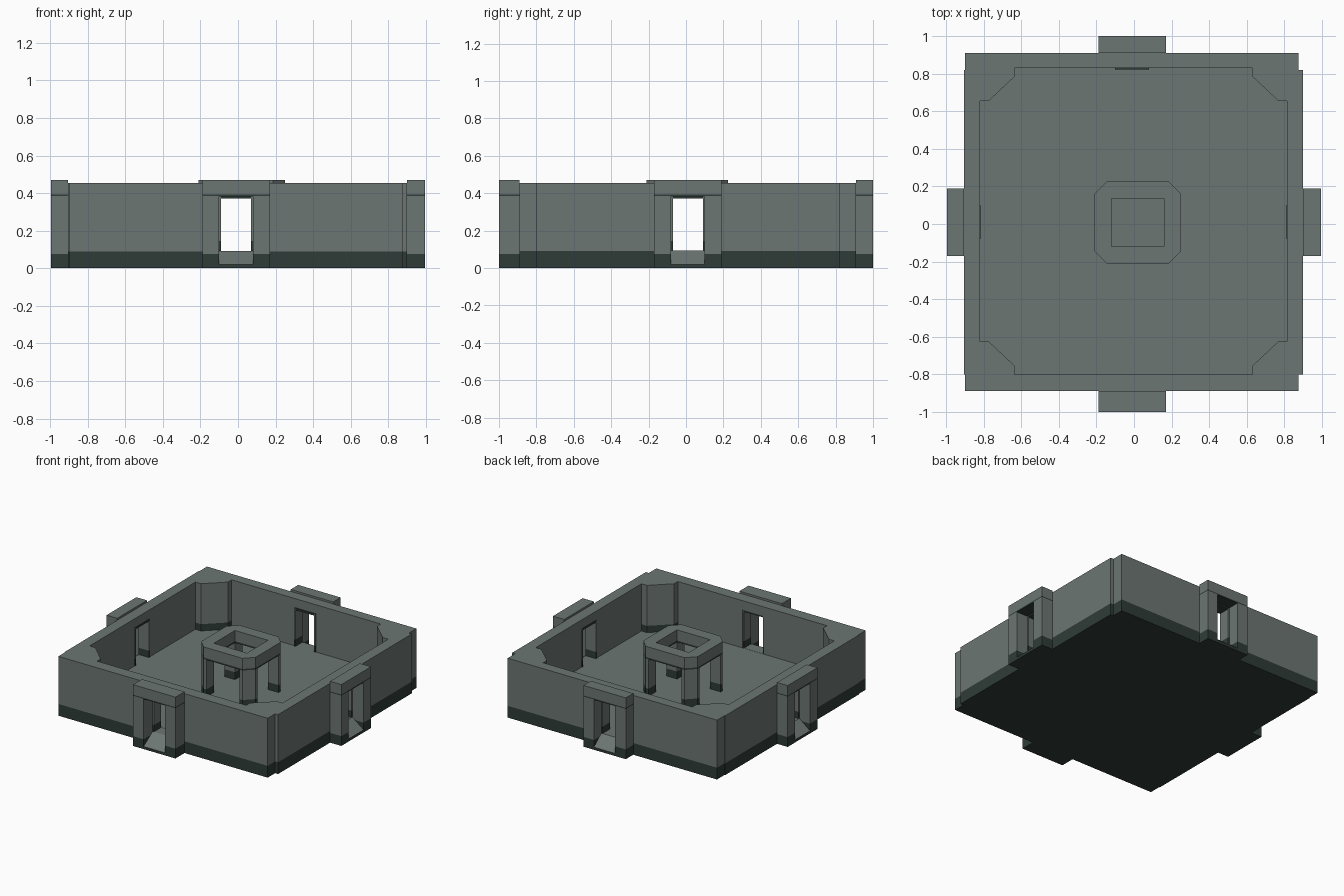
import bpy, bmesh, math
from mathutils import Matrix

if "Cube" in bpy.data.objects:
    bpy.data.objects.remove(bpy.data.objects["Cube"])


def material(name, rgb):
    m = bpy.data.materials.new(name)
    m.diffuse_color = (*rgb, 1)
    m.use_nodes = True
    m.node_tree.nodes["Principled BSDF"].inputs["Base Color"].default_value = m.diffuse_color
    return m


LIGHT = material("grey_green_stone", (0.15, 0.18, 0.17))
DARK = material("dark_green_base", (0.028, 0.044, 0.037))


def prism(name, pts, z0, z1, mat, matrix=None):
    """Extrude a plan outline from z0 to z1."""
    bm = bmesh.new()
    low = [bm.verts.new((x, y, z0)) for x, y in pts]
    high = [bm.verts.new((x, y, z1)) for x, y in pts]
    bm.faces.new(low[::-1])
    bm.faces.new(high)
    n = len(pts)
    for i in range(n):
        j = (i + 1) % n
        bm.faces.new((low[i], low[j], high[j], high[i]))
    if matrix:
        bm.transform(matrix)
    bmesh.ops.recalc_face_normals(bm, faces=bm.faces)
    me = bpy.data.meshes.new(name)
    bm.to_mesh(me)
    bm.free()
    me.materials.append(mat)
    ob = bpy.data.objects.new(name, me)
    bpy.context.collection.objects.link(ob)
    return ob


def rect(x0, x1, y0, y1):
    return [(x0, y0), (x1, y0), (x1, y1), (x0, y1)]


def cut(ob, cutter):
    mod = ob.modifiers.new("cut", 'BOOLEAN')
    mod.operation = 'DIFFERENCE'
    mod.solver = 'EXACT'
    mod.object = cutter
    bpy.context.view_layer.objects.active = ob
    bpy.ops.object.modifier_apply(modifier=mod.name)
    bpy.data.objects.remove(cutter)


# Outer shell: dark foundation, light wall ring and light floor
outline = [(-0.90, -0.89), (0.875, -0.89), (0.875, -0.80), (0.90, -0.80),
           (0.90, 0.82), (0.875, 0.82), (0.875, 0.91), (-0.90, 0.91),
           (-0.90, 0.82), (-0.905, 0.82), (-0.905, -0.80), (-0.90, -0.80)]
X0, X1, Y0, Y1 = -0.82, 0.815, -0.80, 0.83
prism("foundation", outline, 0, 0.09, DARK)
wall = prism("outer_wall", outline, 0.09, 0.455, LIGHT)
cut(wall, prism("cutter", rect(X0, X1, Y0, Y1), 0.0, 0.6, LIGHT))
prism("floor", rect(X0, X1, Y0, Y1), 0.085, 0.093, LIGHT)

# Chamfered corner blocks inside the wall, each with a dark foot
for x, y, sx, sy in ((X0, Y0, 1, 1), (X1, Y0, -1, 1), (X1, Y1, -1, -1), (X0, Y1, 1, -1)):
    corner = [(x + sx * a, y + sy * b) for a, b in
              ((0, 0), (0.185, 0), (0.185, 0.045), (0.047, 0.175), (0, 0.175))]
    prism("corner_foot", corner, 0.09, 0.145, DARK)
    prism("corner_block", corner, 0.145, 0.455, LIGHT)

# Four doorways, built facing the front and turned: angle, sideways offset, wall face, tip
for ang, t, face, tip in ((0, -0.01, 0.89, 1.0), (90, 0.01, 0.90, 0.995),
                          (180, 0.01, 0.91, 1.0), (270, -0.01, 0.905, 0.995)):
    M = Matrix.Rotation(math.radians(ang), 4, 'Z') @ Matrix.Translation((t, 0, 0))
    inner = face - 0.088
    cut(wall, prism("cutter", rect(-0.09, 0.09, -face - 0.03, -face + 0.13),
                    0.08, 0.385, LIGHT, M))
    for s in (-1, 1):
        jamb = rect(*sorted((s * 0.09, s * 0.18)), -tip, -face)
        prism("door_jamb_foot", jamb, 0, 0.075, DARK, M)
        prism("door_jamb", jamb, 0.075, 0.385, LIGHT, M)
        liner = rect(*sorted((s * 0.08, s * 0.09)), -face, -inner)
        prism("door_liner_foot", liner, 0.09, 0.145, DARK, M)
        prism("door_liner", liner, 0.145, 0.385, LIGHT, M)
    prism("door_joint", rect(-0.18, 0.18, -tip, -face), 0.383, 0.393, DARK, M)
    prism("door_lintel", rect(-0.18, 0.18, -tip, -face), 0.393, 0.47, LIGHT, M)
    prism("door_head", rect(-0.09, 0.09, -face, -inner), 0.372, 0.386, DARK, M)
    prism("door_threshold", rect(-0.09, 0.09, -face, -inner), 0.085, 0.093, LIGHT, M)
    prism("door_sill", rect(-0.09, 0.09, -tip, -face), 0, 0.02, DARK, M)
    # Ramp: triangular side profile (y, z) extruded along x
    side = Matrix(((0, 0, 1, 0), (1, 0, 0, 0), (0, 1, 0, 0), (0, 0, 0, 1)))
    prism("door_ramp", [(-tip, 0.02), (-face, 0.02), (-face, 0.093)],
          -0.09, 0.09, LIGHT, M @ side)

# Central pavilion: four chamfered legs carrying an eight-sided ring
CX, CY, HX, HY, C = 0.02, 0.0075, 0.23, 0.2175, 0.065
octagon = [(CX + a, CY + b) for a, b in
           ((-HX + C, -HY), (HX - C, -HY), (HX, -HY + C), (HX, HY - C),
            (HX - C, HY), (-HX + C, HY), (-HX, HY - C), (-HX, -HY + C))]
for name, z0, z1, mat in (("ring_joint", 0.376, 0.388, DARK), ("ring_top", 0.388, 0.47, LIGHT)):
    ring = prism(name, octagon, z0, z1, mat)
    cut(ring, prism("cutter", rect(-0.12, 0.16, -0.12, 0.135), 0.3, 0.6, LIGHT))
for sx in (-1, 1):
    for sy in (-1, 1):
        leg = [(CX + sx * (HX - a), CY + sy * (HY - b)) for a, b in
               ((C, 0), (0.09, 0), (0.09, 0.09), (0, 0.09), (0, C))]
        prism("pavilion_leg_foot", leg, 0.09, 0.15, DARK)
        prism("pavilion_leg", leg, 0.15, 0.376, LIGHT)
